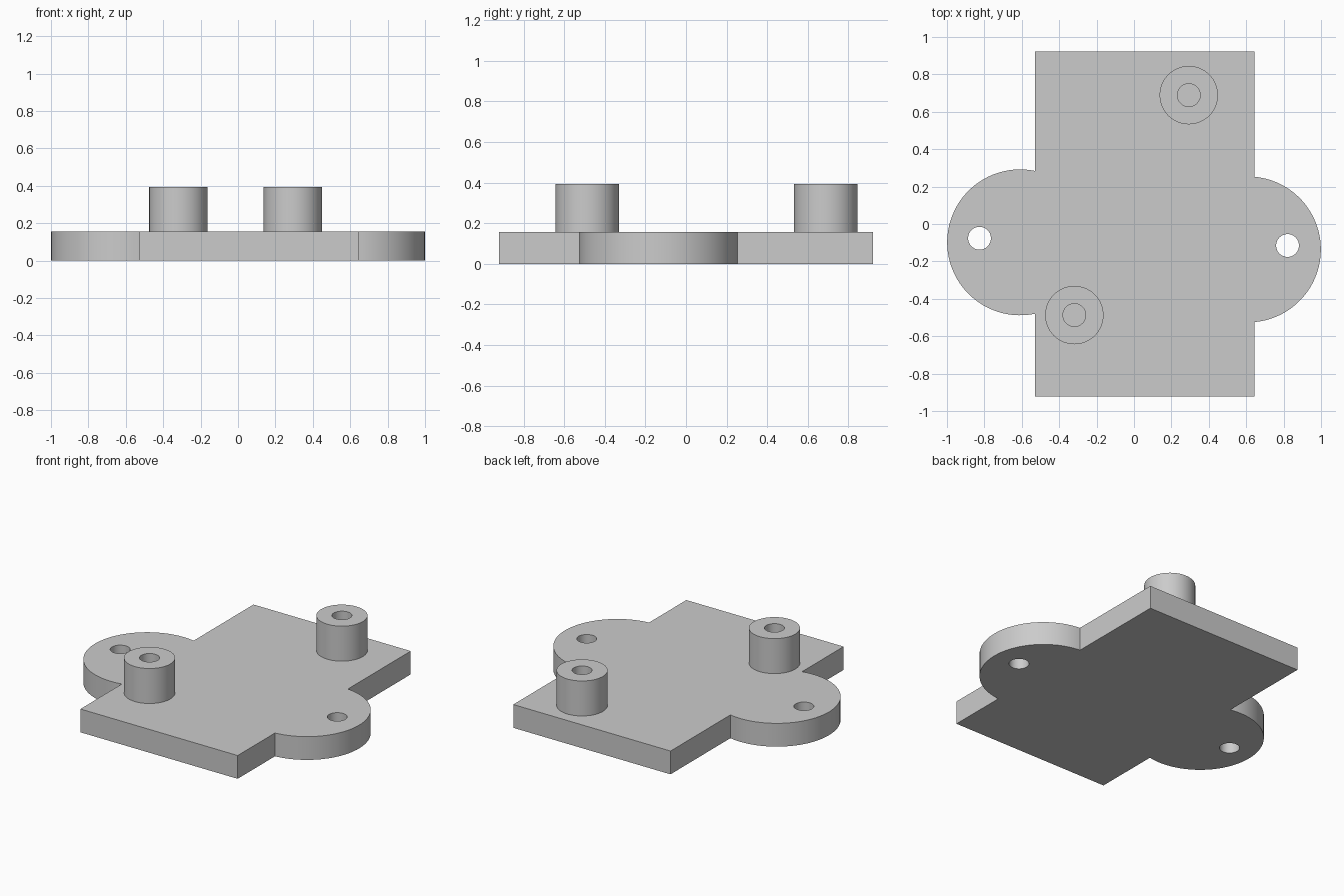
import bpy, bmesh
from math import sin, cos, pi, acos

cube = bpy.data.objects.get("Cube")
if cube:
    bpy.data.objects.remove(cube, do_unlink=True)

grey = bpy.data.materials.new("plain grey")
grey.use_nodes = True
grey.diffuse_color = (0.6, 0.6, 0.6, 1)
grey.node_tree.nodes["Principled BSDF"].inputs["Base Color"].default_value = (0.6, 0.6, 0.6, 1)

PLATE_TOP, BOSS_TOP = 0.157, 0.393
LEFT, RIGHT, HALF_Y = -0.53, 0.643, 0.922
LOBE_R, BOSS_R, HOLE_R = 0.39, 0.156, 0.061


def arc(center, radius, start, end, steps):
    """Points along an arc, both ends included."""
    return [(center[0] + radius * cos(start + (end - start) * i / steps),
             center[1] + radius * sin(start + (end - start) * i / steps))
            for i in range(steps + 1)]


def circle(center, radius, sides=64):
    return arc(center, radius, 0, 2 * pi, sides)[:-1]


def extruded(name, loops, bottom, top):
    """Solid from a filled outline (first loop) with hole loops."""
    curve = bpy.data.curves.new(name + " profile", "CURVE")
    curve.dimensions = "2D"
    curve.fill_mode = "BOTH"
    curve.extrude = (top - bottom) / 2
    for loop in loops:
        spline = curve.splines.new("POLY")
        spline.points.add(len(loop) - 1)
        for point, (x, y) in zip(spline.points, loop):
            point.co = (x, y, 0, 1)
        spline.use_cyclic_u = True
    helper = bpy.data.objects.new(name + " profile", curve)
    bpy.context.collection.objects.link(helper)
    bpy.context.view_layer.update()
    graph = bpy.context.evaluated_depsgraph_get()
    mesh = bpy.data.meshes.new_from_object(helper.evaluated_get(graph))
    bpy.data.objects.remove(helper, do_unlink=True)

    # Weld caps to walls and rest the solid on its bottom height
    bm = bmesh.new()
    bm.from_mesh(mesh)
    bmesh.ops.remove_doubles(bm, verts=bm.verts, dist=0.0001)
    bmesh.ops.translate(bm, verts=bm.verts, vec=(0, 0, (top + bottom) / 2))
    bmesh.ops.recalc_face_normals(bm, faces=bm.faces)
    bm.to_mesh(mesh)
    bm.free()
    mesh.materials.clear()
    mesh.materials.append(grey)
    obj = bpy.data.objects.new(name, mesh)
    bpy.context.collection.objects.link(obj)
    bpy.ops.object.select_all(action="DESELECT")
    obj.select_set(True)
    bpy.context.view_layer.objects.active = obj
    bpy.ops.object.shade_smooth_by_angle(angle=pi / 6)
    return obj


# Base plate: rectangle with a round mounting lobe on each side
right_lobe, left_lobe = (0.609, -0.136), (-0.609, -0.098)
a = acos((RIGHT - right_lobe[0]) / LOBE_R)
b = acos((LEFT - left_lobe[0]) / LOBE_R)
outline = ([(LEFT, -HALF_Y), (RIGHT, -HALF_Y)]
           + arc(right_lobe, LOBE_R, -a, a, 48)
           + [(RIGHT, HALF_Y), (LEFT, HALF_Y)]
           + arc(left_lobe, LOBE_R, b, 2 * pi - b, 48))
screw_holes = [circle((-0.826, -0.076), HOLE_R), circle((0.821, -0.115), HOLE_R)]
extruded("base_plate", [outline] + screw_holes, 0, PLATE_TOP)

# Hollow bosses standing on the plate
for name, center in (("back_boss", (0.293, 0.689)), ("front_boss", (-0.319, -0.487))):
    extruded(name, [circle(center, BOSS_R), circle(center, HOLE_R)], PLATE_TOP, BOSS_TOP)
